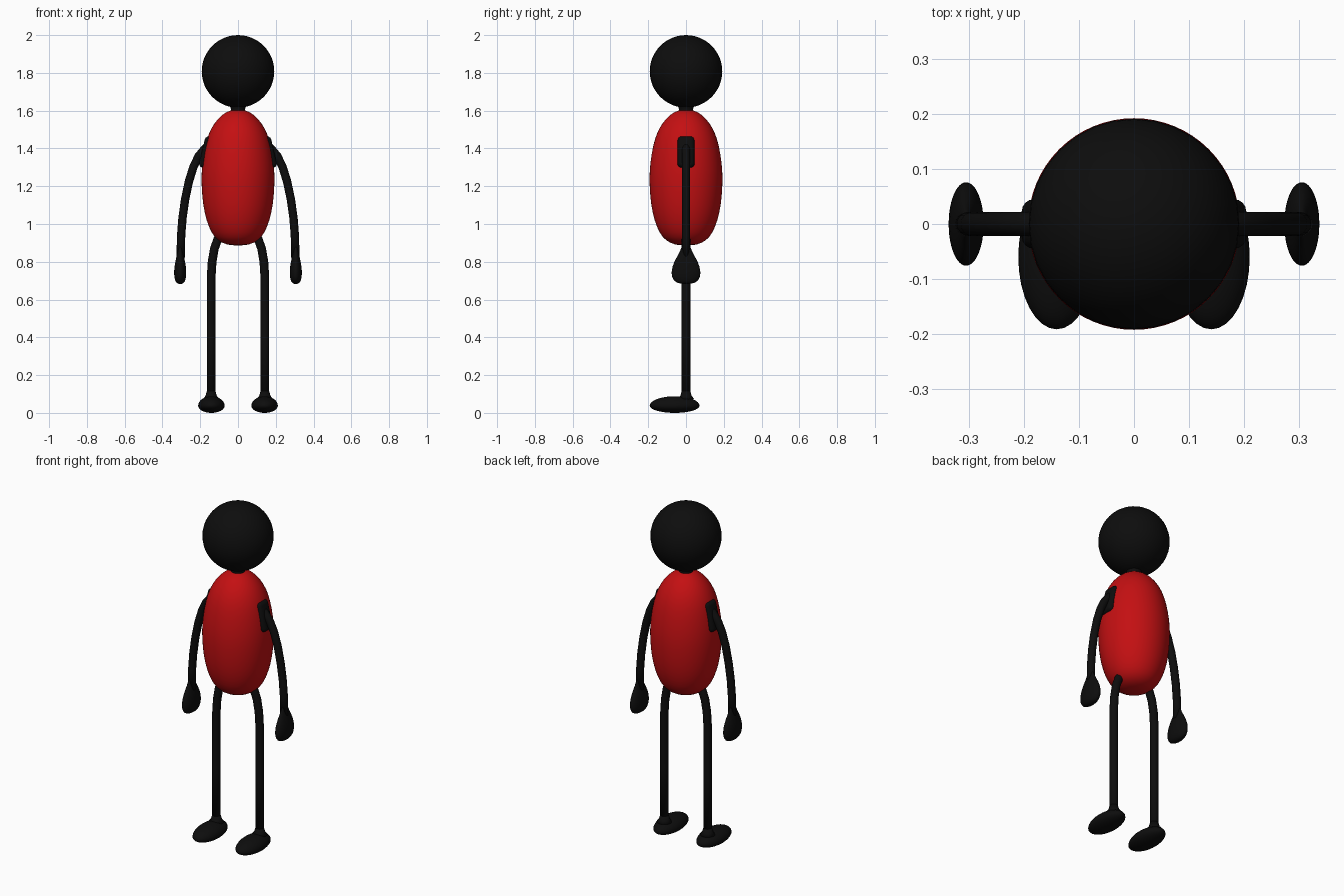
import bpy, bmesh, math
from mathutils import Matrix, Vector

if "Cube" in bpy.data.objects:
    bpy.data.objects.remove(bpy.data.objects["Cube"])


def material(name, rgb):
    m = bpy.data.materials.new(name)
    m.diffuse_color = (*rgb, 1)
    m.use_nodes = True
    m.node_tree.nodes["Principled BSDF"].inputs["Base Color"].default_value = m.diffuse_color
    return m


BLACK = material("black", (0.004, 0.004, 0.004))
RED = material("red", (0.55, 0.005, 0.006))


def finish(bm, name, mat, mirror=False, subsurf=0):
    bmesh.ops.recalc_face_normals(bm, faces=bm.faces[:])
    for f in bm.faces:
        f.smooth = True
    me = bpy.data.meshes.new(name)
    bm.to_mesh(me)
    bm.free()
    me.materials.append(mat)
    ob = bpy.data.objects.new(name, me)
    bpy.context.collection.objects.link(ob)
    if subsurf:
        s = ob.modifiers.new("smooth", 'SUBSURF')
        s.levels = s.render_levels = subsurf
    if mirror:
        ob.modifiers.new("mirror", 'MIRROR').use_mirror_merge = False
    return ob


def lathe(profile, centre=(0, 0), sx=1.0, steps=32):
    bm = bmesh.new()
    vs = [bm.verts.new((r, 0, z)) for r, z in profile]
    es = [bm.edges.new(p) for p in zip(vs, vs[1:])]
    bmesh.ops.spin(bm, geom=vs + es, axis=(0, 0, 1), cent=(0, 0, 0),
                   angle=math.tau, steps=steps)
    bmesh.ops.remove_doubles(bm, verts=bm.verts[:], dist=1e-5)
    for v in bm.verts:
        v.co.x = v.co.x * sx + centre[0]
        v.co.y += centre[1]
    return bm


def tube(path, radius, sides=16):
    # all paths lie in the XZ plane
    bm = bmesh.new()
    pts = [Vector((x, 0, z)) for x, z in path]
    rings = []
    for i, p in enumerate(pts):
        t = (pts[min(i + 1, len(pts) - 1)] - pts[max(i - 1, 0)]).normalized()
        side = t.cross(Vector((0, 1, 0)))
        rings.append([bm.verts.new(p + radius * (math.cos(a) * side + math.sin(a) * Vector((0, 1, 0))))
                      for a in (math.tau * k / sides for k in range(sides))])
    for a, b in zip(rings, rings[1:]):
        for k in range(sides):
            j = (k + 1) % sides
            bm.faces.new((a[k], a[j], b[j], b[k]))
    bm.faces.new(rings[0])
    bm.faces.new(rings[-1])
    return bm


# head
bm = bmesh.new()
bmesh.ops.create_uvsphere(bm, u_segments=32, v_segments=24, radius=0.192,
                          matrix=Matrix.Translation((0, 0, 1.808)))
finish(bm, "head", BLACK)

# neck
finish(lathe([(0, 1.575), (0.045, 1.58), (0.036, 1.605), (0.045, 1.63), (0.075, 1.65), (0, 1.66)]),
       "neck", BLACK)

# egg-shaped torso
finish(lathe([(0, 1.61), (0.06, 1.597), (0.106, 1.56), (0.142, 1.51), (0.167, 1.45),
              (0.184, 1.37), (0.195, 1.28), (0.194, 1.19), (0.186, 1.1), (0.169, 1.02),
              (0.141, 0.95), (0.106, 0.91), (0.06, 0.89), (0, 0.885)]),
       "torso", RED, subsurf=1)

# shoulder pads lying on the torso sides
bm = bmesh.new()
bmesh.ops.create_cube(bm, size=1)
bmesh.ops.scale(bm, vec=(0.05, 0.09, 0.17), verts=bm.verts[:])
bmesh.ops.bevel(bm, geom=bm.edges[:], offset=0.022, segments=4, profile=0.5, affect='EDGES')
bmesh.ops.transform(bm, verts=bm.verts[:], matrix=Matrix.Translation((0.166, 0, 1.38))
                    @ Matrix.Rotation(math.radians(-13), 4, 'Y'))
finish(bm, "shoulder", BLACK, mirror=True)

# arms
finish(tube([(0.14, 1.425), (0.175, 1.4), (0.208, 1.36), (0.235, 1.305), (0.26, 1.225),
             (0.28, 1.13), (0.294, 1.03), (0.301, 0.94), (0.304, 0.82)], 0.022),
       "arm", BLACK, mirror=True)

# mitten hands: teardrop, thin from side to side
finish(lathe([(0, 0.89), (0.022, 0.885), (0.03, 0.86), (0.046, 0.83), (0.066, 0.795), (0.078, 0.755),
              (0.077, 0.72), (0.06, 0.693), (0.03, 0.684), (0, 0.682)],
             (0.306, 0), sx=0.42, steps=24),
       "hand", BLACK, mirror=True, subsurf=1)

# legs
finish(tube([(0.075, 0.97), (0.105, 0.925), (0.125, 0.87), (0.137, 0.8), (0.142, 0.72),
             (0.142, 0.4), (0.142, 0.06)], 0.023),
       "leg", BLACK, mirror=True)

# feet: flattened ovals, shallower below than above
bm = bmesh.new()
bmesh.ops.create_uvsphere(bm, u_segments=32, v_segments=16, radius=1)
for v in bm.verts:
    v.co = Vector((0.141 + 0.07 * v.co.x, -0.06 + 0.132 * v.co.y,
                   0.038 + v.co.z * (0.05 if v.co.z > 0 else 0.038)))
finish(bm, "foot", BLACK, mirror=True)

# ankles
finish(lathe([(0, 0.06), (0.042, 0.075), (0.03, 0.09), (0.023, 0.115), (0, 0.115)], (0.142, 0), steps=16),
       "ankle", BLACK, mirror=True)
